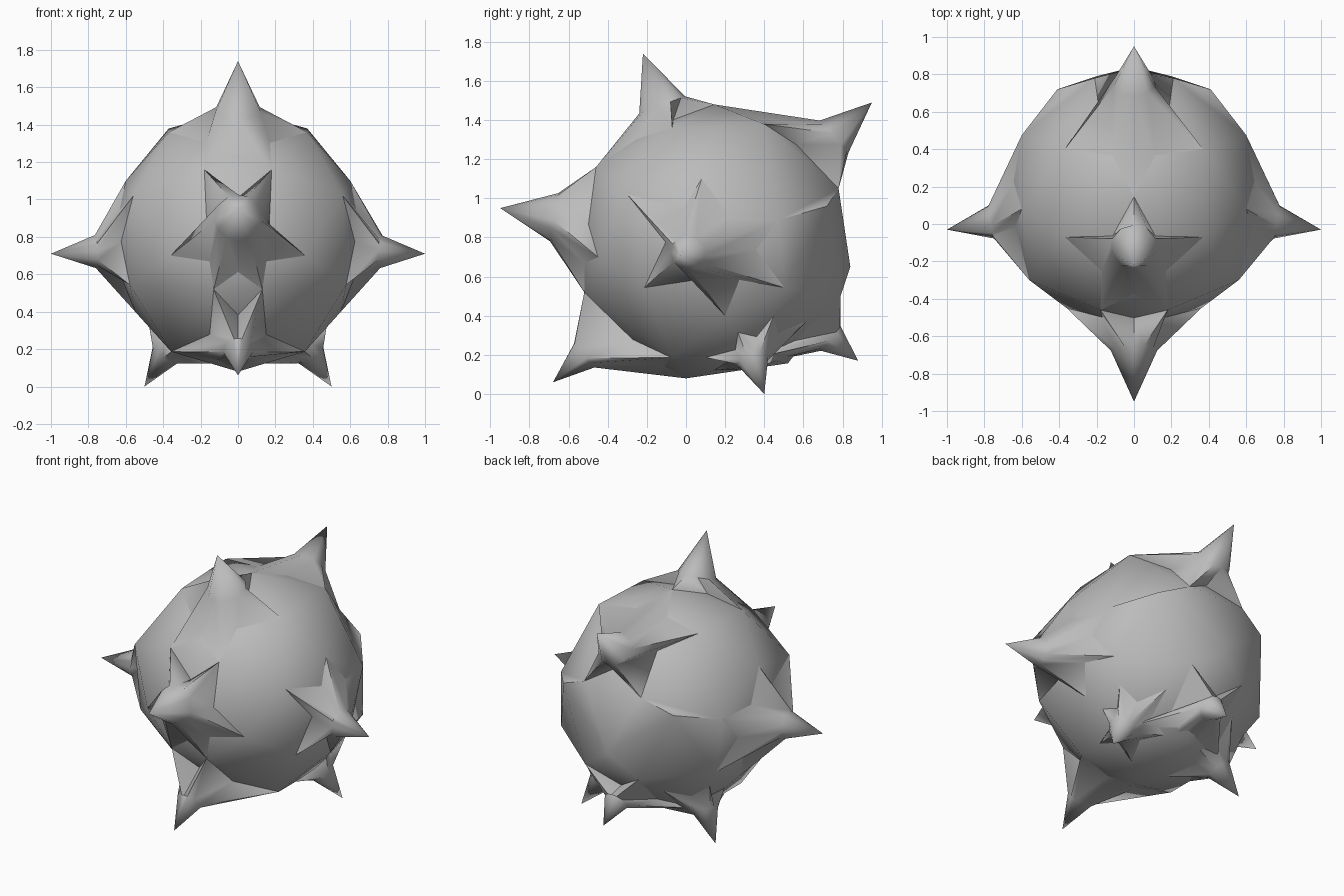
import bpy, bmesh
from math import radians, atan2
from itertools import product
from mathutils import Vector

cube = bpy.data.objects.get("Cube")
if cube:
    bpy.data.objects.remove(cube, do_unlink=True)

CENTRE = Vector((0, 0.145, 0.765))
RADIUS = 0.715
PHI = (1 + 5 ** 0.5) / 2

# Uneven corners of the ball, for the left side; the right side mirrors them
UNEVEN = [
    (0, 0, 0.08), (0.37, 0.4, 1.38), (0.37, -0.07, 1.36),
    (0.41, 0.72, 0.96), (0.6, 0.475, 0.89), (0, 0.84, 0.65),
    (0.13, -0.52, 0.52), (0.18, -0.46, 1.16), (0.36, -0.45, 0.7),
    (0.21, 0.78, 1.05), (0.2, 0.79, 0.5), (0.56, -0.3, 1.02),
    (0.6, 0.08, 1.1), (0.55, 0.2, 0.4),
]

grey = bpy.data.materials.new("stone_grey")
colour = (0.5, 0.5, 0.5, 1)
grey.use_nodes = True
grey.diffuse_color = colour
shader = next(n for n in grey.node_tree.nodes if n.type == 'BSDF_PRINCIPLED')
shader.inputs["Base Color"].default_value = colour
shader.inputs["Roughness"].default_value = 0.8


def finish(name, bm):
    """Turn a bmesh into a grey object, smooth except at strong creases."""
    bmesh.ops.recalc_face_normals(bm, faces=bm.faces)
    mesh = bpy.data.meshes.new(name)
    bm.to_mesh(mesh)
    bm.free()
    mesh.materials.append(grey)
    for face in mesh.polygons:
        face.use_smooth = True
    mesh.set_sharp_from_angle(angle=radians(50))
    obj = bpy.data.objects.new(name, mesh)
    bpy.context.collection.objects.link(obj)


def on_ball(direction):
    return CENTRE + Vector(direction).normalized() * RADIUS


def ball_points():
    """Corners and edge middles of an icosahedron, pushed out to the ball."""
    found = []
    for a, b, c in ((0, 1, PHI), (PHI, 1, PHI * PHI), (0, 0, 1)):
        for sa, sb, sc in product((1, -1), repeat=3):
            x, y, z = a * sa, b * sb, c * sc
            for d in ((x, y, z), (z, x, y), (y, z, x)):
                p = on_ball(d)
                if all((p - q).length > 0.01 for q in found):
                    found.append(p)
    return found


# Regular corners, and the same corners after the uneven ones are moved
POINTS = ball_points()
MOVED = [p.copy() for p in POINTS]
for x, y, z in UNEVEN:
    for target in {(x, y, z), (-x, y, z)}:
        t = Vector(target)
        nearest = min(range(len(POINTS)), key=lambda i: (POINTS[i] - t).length)
        MOVED[nearest] = t


def spike(name, tip, base, waist, length, spread=1.0):
    """Pointed horn on one ball corner, with ridges running to its neighbours."""
    tip, base = Vector(tip), on_ball(base)
    axis = (tip - CENTRE).normalized()
    side = axis.orthogonal().normalized()
    up = axis.cross(side)
    ring_centre = tip - axis * length

    def angle(p):
        return atan2((p - base).dot(up), (p - base).dot(side))

    near = [m for p, m in zip(POINTS, MOVED)
            if 0.01 < (p - base).length < 0.7 * RADIUS]
    near.sort(key=angle)

    # ridges alternate with valleys that follow the ball
    ends = []
    for p, q in zip(near, near[1:] + near[:1]):
        ends.append(base.lerp(p, spread))
        ends.append(base.lerp((p + q) / 2, 0.62 * spread))

    bm = bmesh.new()
    top = bm.verts.new(tip)
    core = bm.verts.new(CENTRE.lerp(base, 0.6))
    foot = [bm.verts.new(p) for p in ends]
    neck = []
    for p in ends:
        out = p - base
        out = (out - axis * out.dot(axis)).normalized()
        neck.append(bm.verts.new(ring_centre + out * waist))
    for i in range(len(ends)):
        j = (i + 1) % len(ends)
        bm.faces.new((top, neck[i], neck[j]))
        bm.faces.new((neck[i], foot[i], foot[j], neck[j]))
        bm.faces.new((core, foot[j], foot[i]))
    finish(name, bm)


# Faceted ball: skin the regular corners, then move them
bm = bmesh.new()
corners = [bm.verts.new(p) for p in POINTS]
bmesh.ops.convex_hull(bm, input=bm.verts)
for corner, place in zip(corners, MOVED):
    corner.co = place
finish("ball_body", bm)

# Spikes on the centre line
spike("top_spike", (0, -0.22, 1.74), (0, -1, PHI), 0.125, 0.28)
spike("front_spike", (0, -0.95, 0.95), (0, -1, 0), 0.125, 0.28)
spike("back_top_spike", (0, 0.95, 1.49), (0, 1, PHI), 0.11, 0.26)
spike("front_bottom_spike", (0, -0.68, 0.06), (0, -1, -PHI), 0.08, 0.21)
spike("back_bottom_spike", (0, 0.88, 0.17), (0, 1, -PHI), 0.08, 0.18)

# Paired spikes
for prefix, s in (("left_", 1), ("right_", -1)):
    spike(prefix + "side_spike", (s, -0.03, 0.71), (s, 0, 0), 0.09, 0.24)
    spike(prefix + "bottom_spike", (s * 0.5, 0.4, 0),
          (s * PHI, 1, -PHI * PHI), 0.08, 0.21, spread=0.6)
